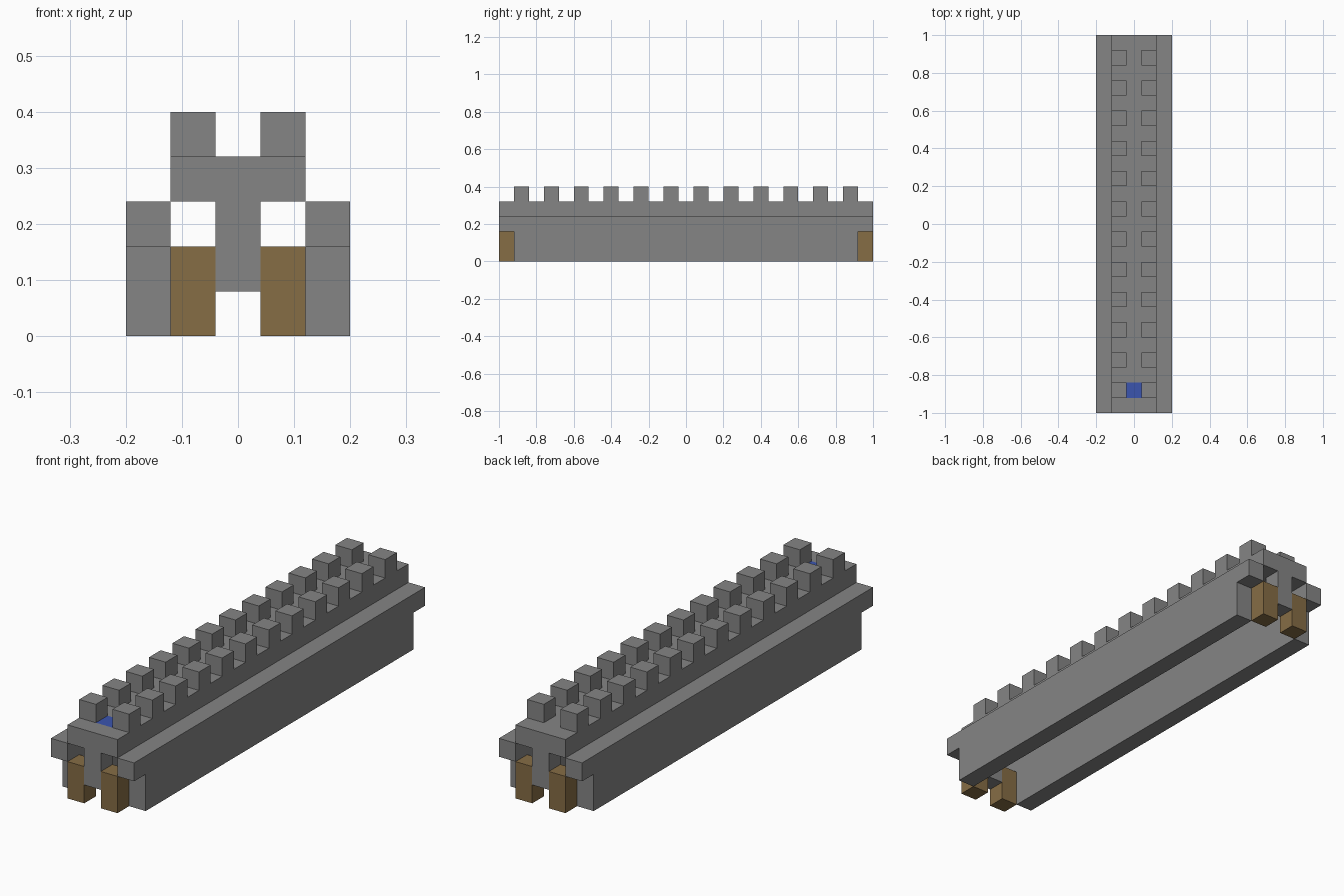
import bpy, bmesh
from mathutils import Vector

U = 0.08      # one block
HALF = 1.0    # half of the length

if "Cube" in bpy.data.objects:
    bpy.data.objects.remove(bpy.data.objects["Cube"], do_unlink=True)


def material(name, rgb):
    m = bpy.data.materials.new(name)
    m.use_nodes = True
    m.diffuse_color = (*rgb, 1)
    m.node_tree.nodes["Principled BSDF"].inputs["Base Color"].default_value = (*rgb, 1)
    return m


stone = material("grey stone", (0.235, 0.235, 0.235))
wood = material("brown wood", (0.24, 0.153, 0.06))
blue = material("blue tile", (0.044, 0.09, 0.43))


def finish(name, bm, *mats):
    bmesh.ops.recalc_face_normals(bm, faces=bm.faces)
    me = bpy.data.meshes.new(name)
    bm.to_mesh(me)
    bm.free()
    for m in mats:
        me.materials.append(m)
    ob = bpy.data.objects.new(name, me)
    bpy.context.collection.objects.link(ob)
    return ob


def add_box(bm, lo, hi):
    lo, hi = Vector(lo), Vector(hi)
    verts = bmesh.ops.create_cube(bm, size=1)["verts"]
    for v in verts:
        v.co = (lo + hi) / 2 + v.co * (hi - lo)


def box(name, lo, hi, mat):
    bm = bmesh.new()
    add_box(bm, lo, hi)
    return finish(name, bm, mat)


# Side walls: rail on top overhangs the wall by one block at each end
for side, x in (("right", -2.5 * U), ("left", 1.5 * U)):
    bm = bmesh.new()
    half_profile = [(HALF - U, 0), (HALF - U, 2 * U), (HALF, 2 * U), (HALF, 3 * U)]
    profile = half_profile + [(-y, z) for y, z in reversed(half_profile)]
    face = bm.faces.new([bm.verts.new((x, y, z)) for y, z in profile])
    ext = bmesh.ops.extrude_face_region(bm, geom=[face])["geom"]
    bmesh.ops.translate(bm, vec=(U, 0, 0),
                        verts=[g for g in ext if isinstance(g, bmesh.types.BMVert)])
    finish(side + "_wall", bm, stone)

# Deck, cut so that one block near the front can be blue
bm = bmesh.new()
add_box(bm, (-1.5 * U, -HALF, 3 * U), (1.5 * U, HALF, 4 * U))
for axis, at in ((0, -U / 2), (0, U / 2), (1, U - HALF), (1, 2 * U - HALF)):
    co, no = Vector(), Vector()
    co[axis], no[axis] = at, 1
    bmesh.ops.bisect_plane(bm, geom=bm.verts[:] + bm.edges[:] + bm.faces[:],
                           plane_co=co, plane_no=no)
for f in bm.faces:
    c = f.calc_center_median()
    if abs(c.x) < U / 2 and U < c.y + HALF < 2 * U:
        f.material_index = 1
# Leave only the cuts that border the blue block
blue_edges = {e for f in bm.faces if f.material_index for e in f.edges}
spare = [e for e in bm.edges if e not in blue_edges and len(e.link_faces) == 2
         and e.calc_face_angle() < 0.01 and abs(e.verts[0].co.x) > U
         and abs(e.verts[1].co.x) > U]
bmesh.ops.dissolve_edges(bm, edges=spare, use_verts=False)
finish("deck", bm, stone, blue)

# Battlements: two rows of blocks along the deck
bm = bmesh.new()
for k in range(12):
    y = -HALF + U + 2 * U * k
    for x in (-1.5 * U, U / 2):
        add_box(bm, (x, y, 4 * U), (x + U, y + U, 5 * U))
finish("battlements", bm, stone)

# End posts: a stone stem between two wooden legs at each end
for end, y in (("front", -HALF), ("back", HALF - U)):
    box(end + "_stem", (-U / 2, y, U), (U / 2, y + U, 3 * U), stone)
    for side, x in (("right", -1.5 * U), ("left", U / 2)):
        box(f"{end}_{side}_leg", (x, y, 0), (x + U, y + U, 2 * U), wood)
